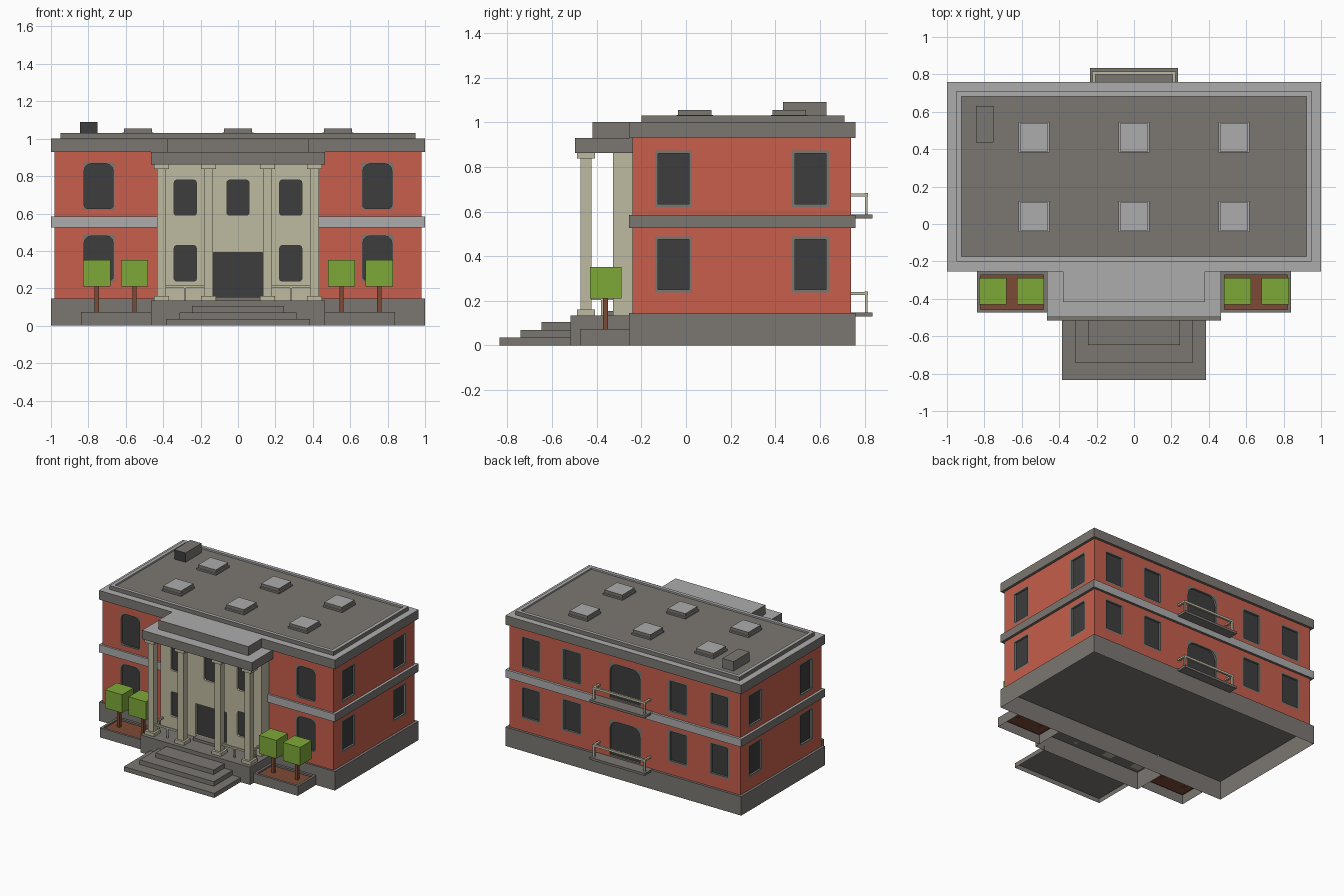
import bpy, bmesh, math
from mathutils import Matrix, Vector

if "Cube" in bpy.data.objects:
    bpy.data.objects.remove(bpy.data.objects["Cube"])


def material(name, r, g, b):
    lin = [((c / 255 + 0.055) / 1.055) ** 2.4 for c in (r, g, b)]
    m = bpy.data.materials.new(name)
    m.diffuse_color = (*lin, 1)
    m.use_nodes = True
    m.node_tree.nodes["Principled BSDF"].inputs["Base Color"].default_value = m.diffuse_color
    return m


BRICK = material("red_brick", 199, 94, 76)
STONE = material("dark_stone", 123, 119, 114)
LIGHT = material("light_stone", 172, 172, 172)
BEIGE = material("beige_plaster", 190, 186, 160)
GLASS = material("dark_glass", 61, 61, 61)
WOOD = material("brown_earth", 125, 74, 54)
LEAF = material("green_leaf", 126, 169, 56)


def finish(name, bm, mats):
    me = bpy.data.meshes.new(name)
    bm.to_mesh(me)
    bm.free()
    for m in mats:
        me.materials.append(m)
    ob = bpy.data.objects.new(name, me)
    bpy.context.collection.objects.link(ob)
    return ob


def box_bm(x0, x1, y0, y1, z0, z1):
    bm = bmesh.new()
    size = Matrix.Diagonal((x1 - x0, y1 - y0, z1 - z0, 1))
    mid = Matrix.Translation(((x0 + x1) / 2, (y0 + y1) / 2, (z0 + z1) / 2))
    bmesh.ops.create_cube(bm, size=1, matrix=mid @ size)
    bm.normal_update()
    return bm


def facing(bm, sign):
    return next(f for f in bm.faces if f.normal.z * sign > 0.5)


def box(name, bounds, mat, second=None, rule=lambda n: n.z > 0.5, hollow=False, ledges=None):
    """Box; faces passing the rule take the second material. Hollow has no underside,
    ledges keeps only borders of that width (bottom, top) round the building."""
    bm = box_bm(*bounds)
    if second:
        for f in bm.faces:
            f.material_index = int(rule(f.normal))
    if hollow:
        bmesh.ops.delete(bm, geom=[facing(bm, -1)], context='FACES')
    for sign, width in zip((-1, 1), ledges or ()):
        cap = facing(bm, sign)
        bmesh.ops.inset_individual(bm, faces=[cap], thickness=width, use_even_offset=True)
        bmesh.ops.delete(bm, geom=[cap], context='FACES')
    return finish(name, bm, [mat] + ([second] if second else []))


def tray(name, bounds, rim, sink, side, rim_mat, floor_mat):
    """Open-bottomed box with a sunken, differently coloured top."""
    bm = box_bm(*bounds)
    bmesh.ops.delete(bm, geom=[facing(bm, -1)], context='FACES')
    top = facing(bm, 1)
    for f in bmesh.ops.inset_individual(bm, faces=[top], thickness=rim, use_even_offset=True)["faces"]:
        f.material_index = 1
    floor = bmesh.ops.extrude_discrete_faces(bm, faces=[top])["faces"][0]
    floor.material_index = 2
    bmesh.ops.translate(bm, verts=floor.verts, vec=(0, 0, -sink))
    for e in floor.edges:
        for f in e.link_faces:
            if f is not floor:
                f.material_index = 1
    return finish(name, bm, [side, rim_mat, floor_mat])


def outline(x0, x1, z0, z1, rt=0.0, rb=0.0):
    """Rectangle outline with rounded top and bottom corners."""
    pts = []
    for x, z, sx, sz, r, a0 in ((x1, z1, -1, -1, rt, 0), (x0, z1, 1, -1, rt, 90),
                                (x0, z0, 1, 1, rb, 180), (x1, z0, -1, 1, rb, 270)):
        if not r:
            pts.append((x, z))
            continue
        for k in range(4):
            a = math.radians(a0 + 30 * k)
            pts.append((x + sx * r + r * math.cos(a), z + sz * r + r * math.sin(a)))
    return pts


def sheet(name, loops, matrix, mat, reveal=0.0):
    """Flat outward-facing sheet with holes; reveal adds walls going inwards round the last loop."""
    cu = bpy.data.curves.new(name, 'CURVE')
    cu.dimensions, cu.fill_mode = '2D', 'BOTH'
    for pts in loops:
        sp = cu.splines.new('POLY')
        sp.points.add(len(pts) - 1)
        for p, (x, y) in zip(sp.points, pts):
            p.co = (x, y, 0, 1)
        sp.use_cyclic_u = True
    tmp = bpy.data.objects.new(name + "_tmp", cu)
    bpy.context.collection.objects.link(tmp)
    me = bpy.data.meshes.new_from_object(tmp.evaluated_get(bpy.context.evaluated_depsgraph_get()))
    bpy.data.objects.remove(tmp)
    bm = bmesh.new()
    bm.from_mesh(me)
    bmesh.ops.remove_doubles(bm, verts=bm.verts, dist=1e-5)
    bm.normal_update()
    for f in bm.faces:
        f.material_index, f.smooth = 0, False
        if f.normal.z < 0:
            f.normal_flip()
    if reveal:
        top = [bm.verts.new((x, y, 0)) for x, y in loops[-1]]
        low = [bm.verts.new((x, y, -reveal)) for x, y in loops[-1]]
        for i in range(len(top)):
            bm.faces.new((top[i - 1], top[i], low[i], low[i - 1]))
    bm.transform(matrix)
    return finish(name, bm, [mat])


def facade(name, side, pos, x0, x1, z0, z1, mat, windows=()):
    """Wall panel with recessed windows. side turns it round z; each window is
    (x, width, z0, z1, frame material, frame width, top radius, bottom radius)."""
    m = (Matrix.Translation(Vector((*pos, 0))) @ Matrix.Rotation(math.radians(side), 4, 'Z')
         @ Matrix.Rotation(math.pi / 2, 4, 'X'))
    holes, depth = [], 0.015
    for x, w, a, b, fmat, fr, rt, rb in windows:
        outer = outline(x - w / 2, x + w / 2, a, b)
        inner = outline(x - w / 2 + fr, x + w / 2 - fr, a + fr, b - fr, rt, rb)
        holes.append(outer)
        sheet(name + "_window_frame", [outer, inner], m, fmat, depth)
        sheet(name + "_window_glass", [inner], m @ Matrix.Translation((0, 0, -depth)), GLASS)
    sheet(name, [outline(x0, x1, z0, z1)] + holes, m, mat)


# Main building: hollow plinth, bands, cornice, sunken roof
box("plinth", (-1, 1, -0.255, 0.759, 0, 0.145), STONE, hollow=True)
box("middle_band", (-1, 1, -0.255, 0.759, 0.525, 0.585), STONE, LIGHT,
    lambda n: abs(n.y) > 0.5 or n.z > 0.5, ledges=(0.02, 0.02))
box("cornice", (-1, 1, -0.255, 0.759, 0.93, 1.0), STONE, LIGHT, ledges=(0.02, 0.06))
tray("roof", (-0.95, 0.95, -0.2, 0.71, 1.0, 1.03), 0.027, 0.012, STONE, LIGHT, STONE)

# Roof skylights and vent
for x in (-0.535, 0, 0.535):
    for y in (0.04, 0.463):
        box("skylight", (x - 0.075, x + 0.075, y - 0.075, y + 0.075, 1.018, 1.055), STONE, LIGHT, hollow=True)
        box("skylight_curb", (x - 0.082, x + 0.082, y - 0.082, y + 0.082, 1.018, 1.032), STONE, LIGHT, hollow=True)
box("roof_vent", (-0.845, -0.75, 0.435, 0.63, 1.018, 1.09), STONE, GLASS, lambda n: n.y < -0.5, hollow=True)

# Brick walls with windows, one panel per side and storey
for storey, w0, w1, z0, z1 in (("lower", 0.145, 0.525, 0.237, 0.487), ("upper", 0.585, 0.93, 0.62, 0.873)):
    plain = (0.165, z0, z1, STONE, 0.013, 0, 0)
    for s in (-1, 1):
        facade(storey + "_front_wall", 0, (s * 0.705, -0.24), -0.275, 0.275, w0, w1, BRICK,
               [(s * 0.04, 0.168, z0, z1, STONE, 0.006, 0.04, 0.02)])
        facade(storey + "_side_wall", s * 90, (s * 0.98, 0.25), -0.49, 0.49, w0, w1, BRICK,
               [(s * y, *plain) for y in (-0.307, 0.308)])
    door0 = w0 + 0.005
    facade(storey + "_back_wall", 180, (0, 0.74), -0.98, 0.98, w0, w1, BRICK,
           [(x, *plain) for x in (-0.8, -0.45, 0.45, 0.8)]
           + [(0, 0.27, door0, door0 + 0.28, STONE, 0.008, 0.06, 0)])

# Back balconies
for storey, z in (("lower", 0.145), ("upper", 0.585)):
    box(storey + "_balcony_slab", (-0.235, 0.235, 0.74, 0.835, z - 0.016, z + 0.002), STONE)
    box(storey + "_balcony_rail", (-0.225, 0.225, 0.8, 0.815, z + 0.08, z + 0.097), BEIGE)
    for s in (-1, 1):
        x = s * 0.215
        box("balcony_side_rail", (x - 0.008, x + 0.008, 0.74, 0.802, z + 0.082, z + 0.095), BEIGE)
        box("balcony_post", (x - 0.007, x + 0.007, 0.801, 0.814, z, z + 0.085), BEIGE)

# Entrance portico: platform, roof and parapet
box("portico_platform", (-0.465, 0.465, -0.517, -0.255, 0, 0.135), STONE, hollow=True)
box("portico_roof", (-0.465, 0.465, -0.497, -0.24, 0.862, 0.93), STONE, LIGHT)
box("portico_parapet", (-0.38, 0.38, -0.418, -0.255, 0.93, 1.0), STONE, LIGHT, hollow=True)

# Plastered portico wall with windows and door
small = [(x, 0.147, a, b, BEIGE, 0.014, 0.015, 0.012) for x, a, b in (
    (-0.282, 0.577, 0.793), (0, 0.577, 0.793), (0.282, 0.577, 0.793),
    (-0.282, 0.225, 0.443), (0.282, 0.225, 0.443))]
facade("portico_wall", 0, (0, -0.327), -0.43, 0.43, 0.135, 0.862, BEIGE,
       small + [(0, 0.286, 0.14, 0.405, BEIGE, 0.013, 0, 0)])
for s in (-1, 1):
    facade("portico_return_wall", s * 90, (s * 0.43, -0.2835), -0.0435, 0.0435, 0.135, 0.862, BEIGE)
box("doorstep", (-0.115, 0.115, -0.38, -0.325, 0.135, 0.155), STONE)

# Square columns with bases and caps
for x in (-0.41, -0.157, 0.157, 0.41):
    for name, r, z0, z1 in (("column_base", 0.04, 0.135, 0.16), ("column_shaft", 0.024, 0.16, 0.837),
                            ("column_cap", 0.04, 0.837, 0.863)):
        box(name, (x - r, x + r, -0.448 - r, -0.448 + r, z0, z1), BEIGE)

# Porch railings
for s in (-1, 1):
    c, e = s * 0.283, s * 0.41
    box("porch_front_rail", (c - 0.11, c + 0.11, -0.454, -0.442, 0.203, 0.217), BEIGE)
    box("porch_rail_post", (c - 0.005, c + 0.005, -0.453, -0.443, 0.135, 0.205), BEIGE)
    box("porch_side_rail", (e - 0.006, e + 0.006, -0.43, -0.32, 0.203, 0.217), BEIGE)
    box("porch_side_post", (e - 0.005, e + 0.005, -0.38, -0.37, 0.135, 0.205), BEIGE)

# Entrance steps
for i, (hw, y) in enumerate(((0.384, -0.835), (0.314, -0.742), (0.246, -0.647))):
    box("entrance_step", (-hw, hw, y, -0.515, 0.035 * i, 0.035 * (i + 1)), STONE, hollow=True)

# Planters with box trees
for s in (-1, 1):
    x0, x1 = sorted((s * 0.465, s * 0.84))
    tray("planter", (x0, x1, -0.474, -0.255, 0, 0.073), 0.018, 0.012, STONE, STONE, WOOD)
    for t in (0.553, 0.755):
        x = s * t
        box("tree_trunk", (x - 0.011, x + 0.011, -0.371, -0.349, 0.06, 0.215), WOOD, hollow=True)
        box("tree_crown", (x - 0.073, x + 0.073, -0.43, -0.29, 0.211, 0.351), LEAF)
